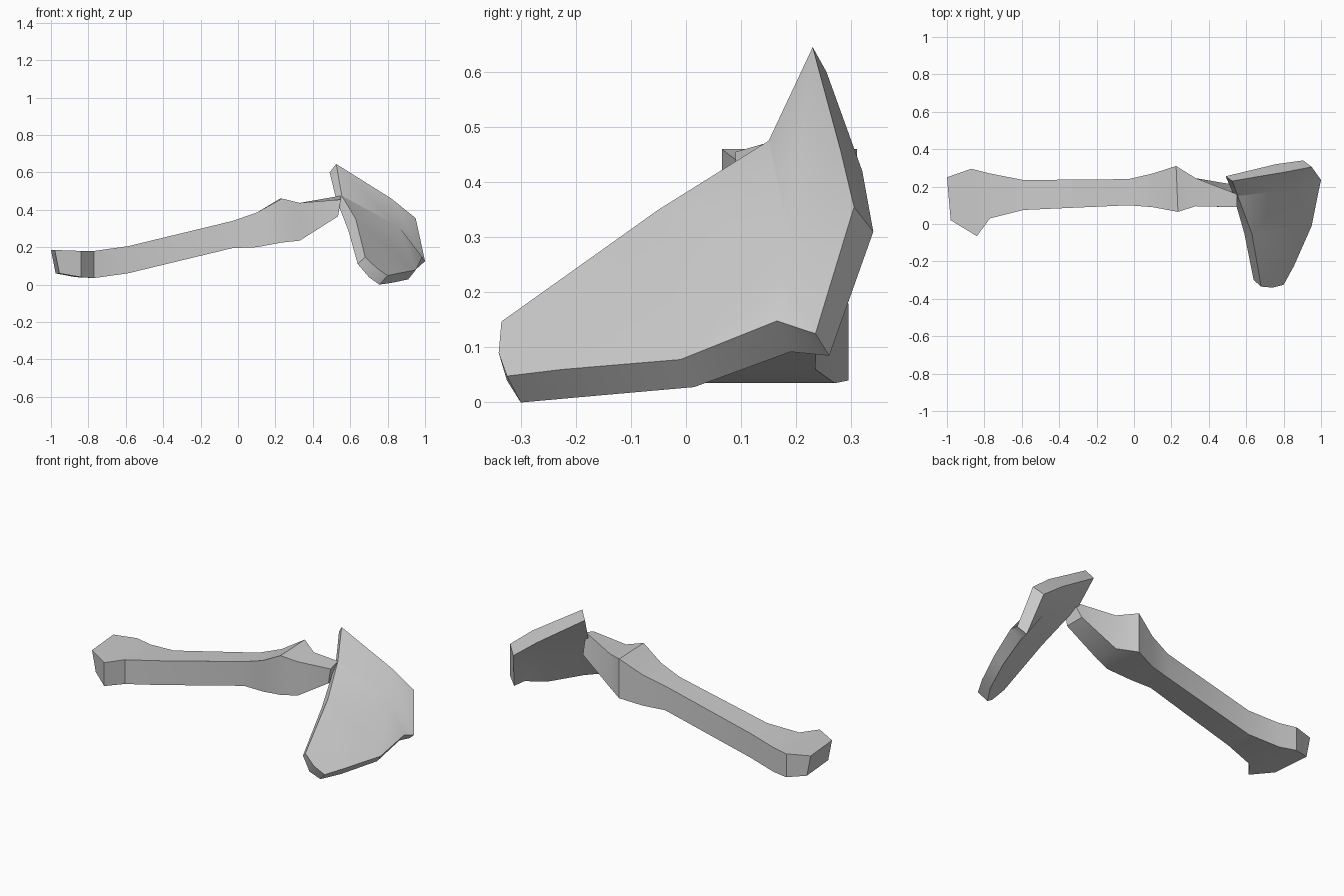
import bpy
import bmesh
import math
from mathutils import Vector

default_cube = bpy.data.objects.get("Cube")
if default_cube:
    bpy.data.objects.remove(default_cube, do_unlink=True)


def flat_material(name, colour):
    material = bpy.data.materials.new(name)
    material.use_nodes = True
    material.diffuse_color = colour
    shader = next(n for n in material.node_tree.nodes if n.type == 'BSDF_PRINCIPLED')
    shader.inputs["Base Color"].default_value = colour
    return material


bone_grey = flat_material("light grey", (0.6, 0.6, 0.6, 1))


def finish(bm, name):
    """Turn the bmesh into a shaded object with outward normals."""
    bmesh.ops.recalc_face_normals(bm, faces=bm.faces)
    mesh = bpy.data.meshes.new(name)
    bm.to_mesh(mesh)
    bm.free()
    mesh.materials.append(bone_grey)
    obj = bpy.data.objects.new(name, mesh)
    bpy.context.collection.objects.link(obj)
    bpy.ops.object.select_all(action='DESELECT')
    obj.select_set(True)
    bpy.context.view_layer.objects.active = obj
    bpy.ops.object.shade_smooth_by_angle(angle=math.radians(30))
    return obj


def build_shaft(sections):
    """Loft four-sided sections: front x, back x, front y, back y, bottom z, top z."""
    bm = bmesh.new()
    rings = []
    for xf, xb, yf, yb, low, high in sections:
        corners = [(xf, yf, low), (xb, yb, low), (xb, yb, high), (xf, yf, high)]
        rings.append([bm.verts.new(c) for c in corners])
    for ring, following in zip(rings, rings[1:]):
        for i in range(4):
            j = (i + 1) % 4
            bm.faces.new((ring[i], ring[j], following[j], following[i]))
    bm.faces.new(rings[0])
    bm.faces.new(rings[-1])

    # The foot end leans inwards at the bottom
    for vert in rings[0][:2]:
        vert.co.x += 0.025

    # The neck twists where it meets the blade
    front_low, back_low, back_high, front_high = rings[-1]
    back_high.co += Vector((0, -0.05, 0.02))
    front_low.co.x -= 0.015
    back_low.co.x -= 0.015
    return finish(bm, "shaft")


build_shaft([
    (-0.98, -1.00, 0.02, 0.25, 0.06, 0.185),
    (-0.84, -0.87, -0.065, 0.295, 0.04, 0.18),
    (-0.77, -0.77, 0.03, 0.27, 0.035, 0.18),
    (-0.59, -0.59, 0.075, 0.235, 0.06, 0.205),
    (-0.03, -0.03, 0.10, 0.24, 0.195, 0.34),
    (0.10, 0.10, 0.09, 0.27, 0.20, 0.385),
    (0.235, 0.225, 0.065, 0.31, 0.225, 0.46),
    (0.33, 0.33, 0.095, 0.245, 0.235, 0.437),
    (0.55, 0.55, 0.09, 0.21, 0.365, 0.455),
])


def build_blade(points, patches, rim):
    """Each named point has an outer and an inner position; patches cover both skins."""
    bm = bmesh.new()
    outer = {key: bm.verts.new(pair[0]) for key, pair in points.items()}
    inner = {key: bm.verts.new(pair[1]) for key, pair in points.items()}
    for patch in patches:
        bm.faces.new([outer[key] for key in patch])
        bm.faces.new([inner[key] for key in reversed(patch)])
    for here, there in zip(rim, rim[1:] + rim[:1]):
        bm.faces.new((outer[here], outer[there], inner[there], inner[here]))
    return finish(bm, "blade")


blade_points = {
    "peak": ((0.525, 0.23, 0.645), (0.49, 0.255, 0.60)),
    "notch": ((0.555, 0.15, 0.475), (0.525, 0.175, 0.455)),
    "front_mid": ((0.63, -0.05, 0.35), (0.59, -0.05, 0.29)),
    "tip_top": ((0.68, -0.335, 0.147), (0.64, -0.30, 0.11)),
    "tip": ((0.74, -0.34, 0.09), (0.70, -0.325, 0.04)),
    "tip_low": ((0.80, -0.325, 0.048), (0.755, -0.30, 0.0)),
    "low_front": ((0.855, -0.225, 0.06), (0.82, -0.20, 0.009)),
    "low_mid": ((0.95, -0.01, 0.078), (0.91, 0.015, 0.028)),
    "low_back": ((0.985, 0.165, 0.148), (0.935, 0.19, 0.092)),
    "heel": ((1.0, 0.235, 0.125), (0.955, 0.26, 0.085)),
    "back": ((0.95, 0.305, 0.355), (0.905, 0.34, 0.31)),
    "back_top": ((0.82, 0.28, 0.46), (0.76, 0.32, 0.42)),
    "crease": ((0.86, 0.187, 0.31), (0.81, 0.22, 0.27)),
}
blade_patches = [
    ("peak", "notch", "crease", "back_top"),
    ("back_top", "crease", "heel", "back"),
    ("notch", "front_mid", "crease"),
    ("front_mid", "low_front", "low_mid", "crease"),
    ("front_mid", "tip_top", "tip", "tip_low", "low_front"),
    ("crease", "low_mid", "low_back", "heel"),
]
blade_rim = [key for key in blade_points if key != "crease"]
build_blade(blade_points, blade_patches, blade_rim)
